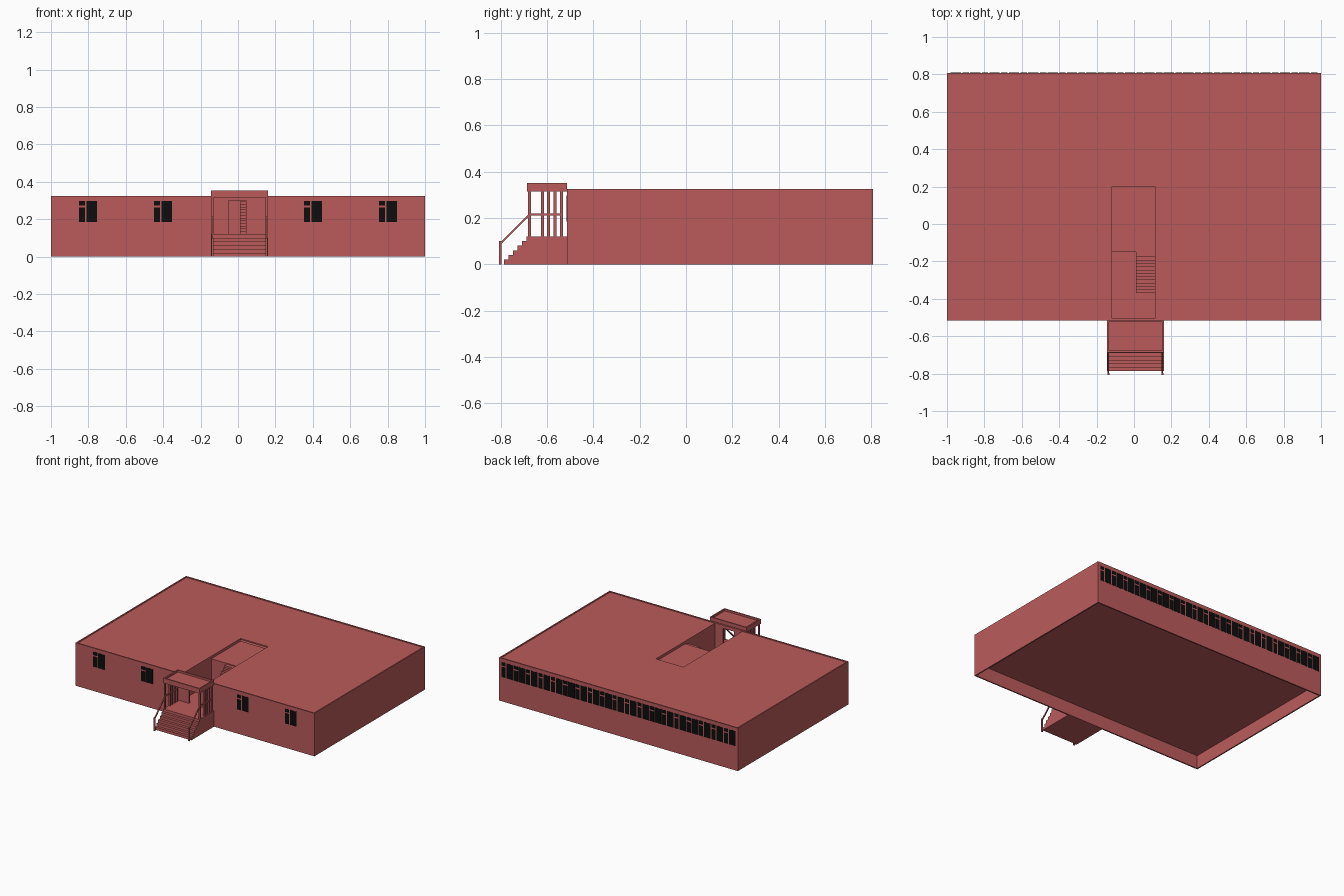
import bpy
import bmesh

cube = bpy.data.objects.get("Cube")
if cube:
    bpy.data.objects.remove(cube, do_unlink=True)


def material(name, colour):
    m = bpy.data.materials.new(name)
    m.use_nodes = True
    m.diffuse_color = colour
    m.node_tree.nodes["Principled BSDF"].inputs["Base Color"].default_value = colour
    return m


RED = material("brick red", (0.5, 0.105, 0.105, 1))
BLACK = material("black glass", (0.004, 0.004, 0.004, 1))


def prism(name, profile, x0, x1, mat=RED):
    """Extrude a (y, z) profile from x0 to x1."""
    bm = bmesh.new()
    face = bm.faces.new([bm.verts.new((x0, y, z)) for y, z in profile])
    out = bmesh.ops.extrude_face_region(bm, geom=[face])
    moved = [v for v in out["geom"] if isinstance(v, bmesh.types.BMVert)]
    bmesh.ops.translate(bm, verts=moved, vec=(x1 - x0, 0, 0))
    bmesh.ops.recalc_face_normals(bm, faces=bm.faces)
    mesh = bpy.data.meshes.new(name)
    bm.to_mesh(mesh)
    bm.free()
    mesh.materials.append(mat)
    obj = bpy.data.objects.new(name, mesh)
    bpy.context.collection.objects.link(obj)
    return obj


def box(name, x, y, z, mat=RED):
    return prism(name, [(y[0], z[0]), (y[1], z[0]), (y[1], z[1]), (y[0], z[1])], x[0], x[1], mat)


# Main building dimensions
FRONT, BACK, TOP, ROOF, FLOOR, T = -0.515, 0.808, 0.325, 0.32, 0.12, 0.01
WELL = (-0.118, 0.112)
DOOR = (-0.05, 0.042)
LANDING = -0.15
WELL_BACK = 0.2

# Outer walls, with a doorway in the front
box("left_wall", (1 - T, 1), (FRONT, BACK), (0, TOP))
box("right_wall", (-1, -1 + T), (FRONT, BACK), (0, TOP))
box("back_wall", (-1 + T, 1 - T), (BACK - T, BACK), (0, TOP))
front_y = (FRONT, FRONT + T)
box("front_wall_right", (-1 + T, DOOR[0]), front_y, (0, TOP))
box("front_wall_left", (DOOR[1], 1 - T), front_y, (0, TOP))
box("door_lintel", DOOR, front_y, (0.3, TOP))
box("door_sill", DOOR, front_y, (0, FLOOR))

# Raised floor and roof around the open stairwell
inside_y = (FRONT + T, BACK - T)
box("floor", (-1 + T, 1 - T), inside_y, (FLOOR - 0.02, FLOOR))
roof_z = (ROOF - T, ROOF)
box("roof_right", (-1 + T, WELL[0]), inside_y, roof_z)
box("roof_left", (WELL[1], 1 - T), inside_y, roof_z)
box("roof_back", WELL, (WELL_BACK, inside_y[1]), roof_z)

# Stairwell walls, landing and inner stairs
well_y = (FRONT + T, WELL_BACK)
well_z = (FLOOR, ROOF - T / 2)
box("stairwell_wall_right", (WELL[0] - T, WELL[0]), well_y, well_z)
box("stairwell_wall_left", (WELL[1], WELL[1] + T), well_y, well_z)
box("upper_landing", WELL, (LANDING, WELL_BACK), (FLOOR, 0.3))


def stairs(name, x, y0, z0, run, rise, count, end):
    profile = [(y0, z0)]
    for i in range(count):
        y, z = y0 + i * run, z0 + (i + 1) * rise
        profile += [(y, z), (y + run if i < count - 1 else end, z)]
    profile.append((end, z0))
    return prism(name, profile, x[0], x[1])


stairs("inner_stairs", (0.01, WELL[1]), -0.37, FLOOR, 0.0175, 0.0145, 12, LANDING)

# Entrance steps and platform
PORCH = (-0.145, 0.16)
stairs("entrance_steps", PORCH, -0.787, 0, 0.0195, 0.02, 6, FRONT)

# Porch roof with a raised rim
porch_y = (-0.687, FRONT)
box("porch_roof", PORCH, porch_y, (0.315, 0.338))
rim_z = (0.338, 0.352)
box("porch_rim_front", PORCH, (porch_y[0], porch_y[0] + T), rim_z)
box("porch_rim_back", PORCH, (porch_y[1] - T, porch_y[1]), rim_z)
for side, x in (("right", PORCH[0]), ("left", PORCH[1] - T)):
    box(f"porch_rim_{side}", (x, x + T), (porch_y[0] + T, porch_y[1] - T), rim_z)

# Porch columns, handrails and rail posts on both sides
for side, x in (("right", PORCH[0] + 0.002), ("left", PORCH[1] - 0.014)):
    xs = (x, x + 0.012)
    for i, y in enumerate((-0.677, -0.62, -0.594, -0.566, -0.538)):
        box(f"{side}_column_{i + 1}", xs, (y - 0.006, y + 0.006), (FLOOR, 0.315))
    rail = (x + 0.002, x + 0.01)
    box(f"{side}_handrail", rail, (-0.683, -0.532), (0.21, 0.219))
    prism(f"{side}_sloping_rail",
          [(-0.798, 0.088), (-0.677, 0.208), (-0.677, 0.219), (-0.798, 0.099)], *rail)
    box(f"{side}_rail_post", xs, (-0.808, -0.797), (0, 0.1))


# Windows: a split narrow pane beside a tall wide pane
def window(name, x, direction, y):
    ys = (y - 0.001, y + 0.001)
    for part, a, b, z0, z1 in (("lower_pane", 0, 0.034, 0.184, 0.262),
                               ("upper_pane", 0, 0.034, 0.272, 0.297),
                               ("wide_pane", 0.042, 0.097, 0.184, 0.297)):
        xs = sorted((x + direction * a, x + direction * b))
        box(f"{name}_{part}", xs, ys, (z0, z1), BLACK)


for i, x in enumerate((-0.851, -0.45, 0.352, 0.753)):
    window(f"front_window_{i + 1}", x, 1, FRONT)
for i in range(19):
    window(f"back_window_{i + 1}", 0.98 - i * 0.1035, -1, BACK)
